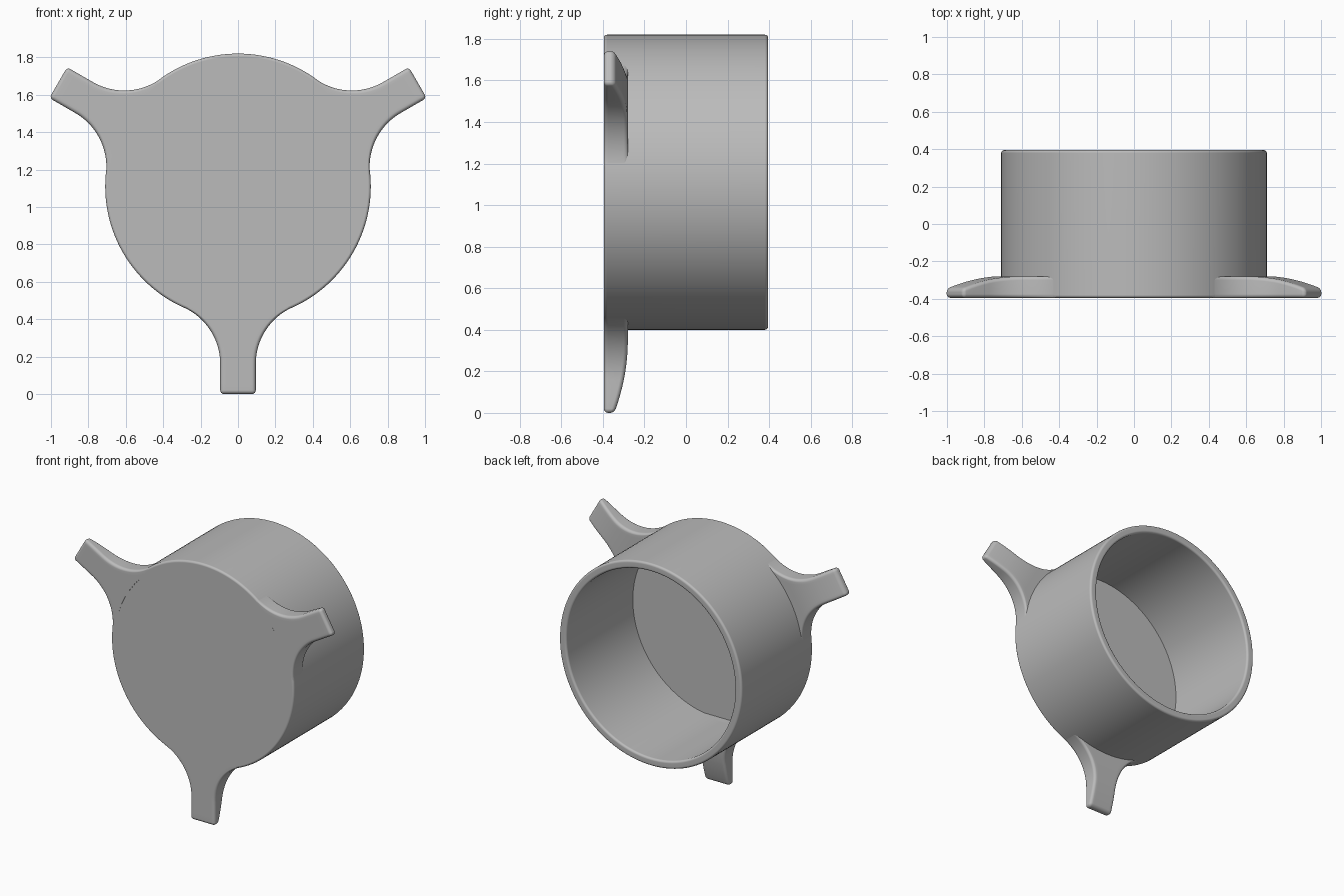
import bpy, bmesh
from math import sin, cos, pi, radians, hypot, sqrt, atan2

cube = bpy.data.objects.get("Cube")
if cube:
    bpy.data.objects.remove(cube)

CENTRE_Z = 1.11
FRONT, BACK = -0.395, 0.395
OUTER, INNER, FLOOR = 0.71, 0.655, -0.345
TIP, HALF_WIDTH, EDGE = 1.11, 0.095, 0.02
FILLET, FILLET_X, FILLET_R = 0.333, 0.428, 0.95

grey = bpy.data.materials.new("plain grey")
grey.use_nodes = True
colour = (0.5, 0.5, 0.5, 1)
grey.diffuse_color = colour
grey.node_tree.nodes["Principled BSDF"].inputs["Base Color"].default_value = colour


def finish(bm, name):
    """Turn a bmesh into a smooth-shaded object with crisp edges."""
    bmesh.ops.recalc_face_normals(bm, faces=bm.faces)
    mesh = bpy.data.meshes.new(name)
    bm.to_mesh(mesh)
    bm.free()
    mesh.materials.append(grey)
    obj = bpy.data.objects.new(name, mesh)
    bpy.context.collection.objects.link(obj)
    bpy.ops.object.select_all(action="DESELECT")
    obj.select_set(True)
    bpy.context.view_layer.objects.active = obj
    bpy.ops.object.shade_smooth_by_angle(angle=radians(35))
    obj.modifiers.new("flat faces", "WEIGHTED_NORMAL").keep_sharp = True
    return obj


def loft(rings, name):
    """Skin closed rings of points and cap both ends."""
    bm = bmesh.new()
    rows = [[bm.verts.new(p) for p in ring] for ring in rings]
    for a, b in zip(rows, rows[1:]):
        for i in range(len(a)):
            j = (i + 1) % len(a)
            bm.faces.new((a[i], a[j], b[j], b[i]))
    bm.faces.new(rows[0])
    bm.faces.new(rows[-1])
    return finish(bm, name)


def corner(cx, cy, radius, start, steps=4):
    """Quarter arc of points, counter-clockwise."""
    return [(cx + radius * cos(start + pi / 2 * i / steps),
             cy + radius * sin(start + pi / 2 * i / steps)) for i in range(steps + 1)]


# Cup: solid front, hollow from the back, rounded rim
r = 0.015
profile = corner(OUTER - r, FRONT + r, r, -pi / 2)
profile += corner(OUTER - r, BACK - r, r, 0)
profile += corner(INNER + r, BACK - r, r, pi / 2)
profile.append((INNER, FLOOR))
SEGMENTS = 144
loft([[(rad * cos(2 * pi * i / SEGMENTS), y, CENTRE_Z + rad * sin(2 * pi * i / SEGMENTS))
       for i in range(SEGMENTS)] for rad, y in profile], "cup_body")


# Arm: rounded sections that narrow along a fillet, then run straight to the tip
def section(dist, half, inset):
    back = -0.28 - 0.065 * (max(0, dist - 0.76) / 0.35) ** 2 - inset
    front = FRONT + inset
    half -= inset
    rad = max(EDGE - inset, 0.002)
    w = half - rad
    across = [w * (1 - i / 6) for i in range(1, 12)]
    pts = corner(w, front + rad, rad, -pi / 2) + corner(w, back - rad, rad, 0)
    pts += [(x, back) for x in across]
    pts += corner(-w, back - rad, rad, pi / 2) + corner(-w, front + rad, rad, pi)
    pts += [(-x, front) for x in across]
    ring = []
    for x, y in pts:
        # keep the root inside the cup wall
        d = sqrt(0.68 ** 2 - x * x) if hypot(x, dist) < 0.68 else dist
        ring.append((x, y, d))
    return ring


sweep = atan2(FILLET_R, FILLET_X)
stations = []
for i in range(21):
    a = sweep * (1 - i / 20)
    stations.append((FILLET_R - FILLET * sin(a), FILLET_X - FILLET * cos(a), 0))
for i in range(1, 5):
    stations.append((FILLET_R + (TIP - EDGE - FILLET_R) * i / 4, HALF_WIDTH, 0))
for i in range(1, 5):
    a = pi / 2 * i / 4
    stations.append((TIP - EDGE + EDGE * sin(a), HALF_WIDTH, EDGE * (1 - cos(a))))
sections = [section(*s) for s in stations]

for name, degrees in (("bottom_arm", -90), ("left_arm", 30), ("right_arm", 150)):
    c, s = cos(radians(degrees)), sin(radians(degrees))
    loft([[(d * c - x * s, y, CENTRE_Z + d * s + x * c) for x, y, d in ring]
          for ring in sections], name)
